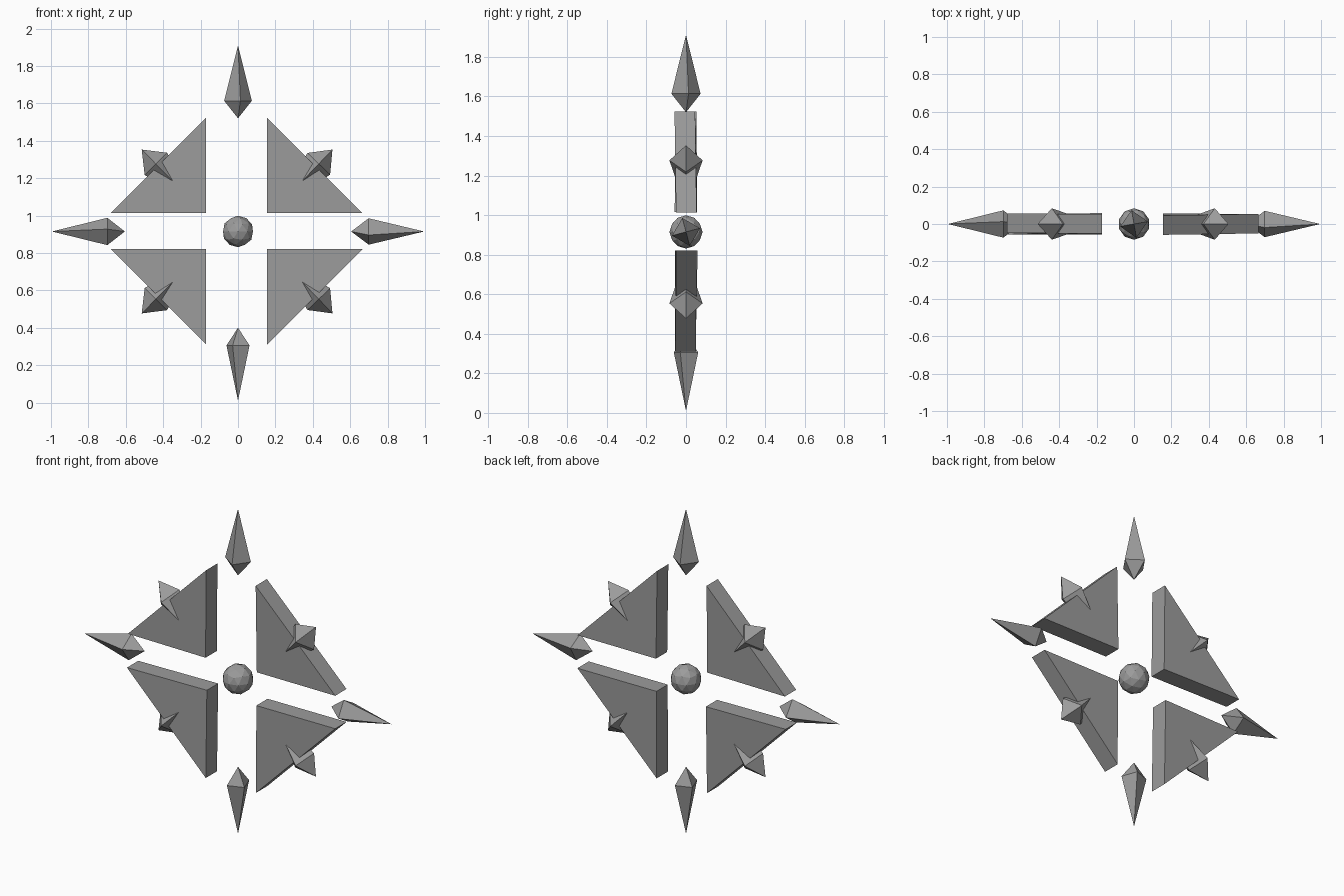
import bpy, bmesh, math
from mathutils import Vector

if "Cube" in bpy.data.objects:
    bpy.data.objects.remove(bpy.data.objects["Cube"])

stone = bpy.data.materials.new("grey_stone")
stone.diffuse_color = (0.33, 0.33, 0.33, 1)
stone.use_nodes = True
stone.node_tree.nodes["Principled BSDF"].inputs["Base Color"].default_value = stone.diffuse_color
CZ = 0.915  # height of the centre


def finish(bm, name):
    bmesh.ops.recalc_face_normals(bm, faces=bm.faces[:])
    mesh = bpy.data.meshes.new(name)
    bm.to_mesh(mesh)
    bm.free()
    mesh.materials.append(stone)
    obj = bpy.data.objects.new(name, mesh)
    bpy.context.collection.objects.link(obj)
    return obj


def spike(name, inner, outer, t, radius, twist):
    """Four-sided double pyramid between two tips, widest at fraction t."""
    a, b = Vector(inner), Vector(outer)
    axis = (b - a).normalized()
    u = Vector((0, 1, 0))
    v = axis.cross(u)
    mid = a.lerp(b, t)
    bm = bmesh.new()
    tips = [bm.verts.new(a), bm.verts.new(b)]
    ring = []
    for i in range(4):
        ang = math.radians(twist + 90 * i)
        ring.append(bm.verts.new(mid + radius * (math.cos(ang) * u + math.sin(ang) * v)))
    for i in range(4):
        for tip in tips:
            bm.faces.new((ring[i], ring[(i + 1) % 4], tip))
    finish(bm, name)


def wedge(name, corner, sx, sz, tilt_x, tilt_z):
    """Right-angled triangular slab, leaning slightly out of plane."""
    x, z = corner
    leg = 0.51
    pts = [(x, z), (x + sx * leg, z), (x, z + sz * leg)]
    cx, cz = x + sx * leg / 3, z + sz * leg / 3
    bm = bmesh.new()
    rows = [[bm.verts.new((px, y + tilt_x * (px - cx) + tilt_z * (pz - cz), pz))
             for px, pz in pts] for y in (-0.052, 0.052)]
    bm.faces.new(rows[0])
    bm.faces.new(rows[1])
    for i in range(3):
        j = (i + 1) % 3
        bm.faces.new((rows[0][i], rows[0][j], rows[1][j], rows[1][i]))
    finish(bm, name)


# Central orb
bm = bmesh.new()
bmesh.ops.create_icosphere(bm, subdivisions=2, radius=0.084)
for vert in bm.verts:
    vert.co.z += CZ
finish(bm, "centre_orb")

# Long spikes on the four main directions
spike("top_spike", (0, 0, 1.52), (0, 0, 1.91), 0.24, 0.075, 10)
spike("bottom_spike", (0, 0, 0.40), (0, 0, 0.01), 0.24, 0.068, 25)
spike("right_spike", (0.605, 0, CZ), (0.995, 0, CZ), 0.24, 0.073, 15)
spike("left_spike", (-0.605, 0, CZ), (-0.995, 0, CZ), 0.24, 0.074, 10)

# Four slabs and the short spike piercing each long edge
wedge("upper_left_slab", (-0.17, 1.015), -1, 1, -0.02, 0.012)
wedge("upper_right_slab", (0.155, 1.013), 1, 1, -0.005, -0.02)
wedge("lower_left_slab", (-0.17, 0.82), -1, -1, 0.02, 0.02)
wedge("lower_right_slab", (0.155, 0.82), 1, -1, 0.004, 0.004)

for side, sx in (("left", -1), ("right", 1)):
    for level, sz in (("upper", 1), ("lower", -1)):
        off = 0.515 if sx < 0 else 0.505
        spike(f"{level}_{side}_short_spike",
              (sx * 0.20, 0, CZ + sz * 0.12), (sx * off, 0, CZ + sz * 0.438),
              0.76, 0.084, 0)
